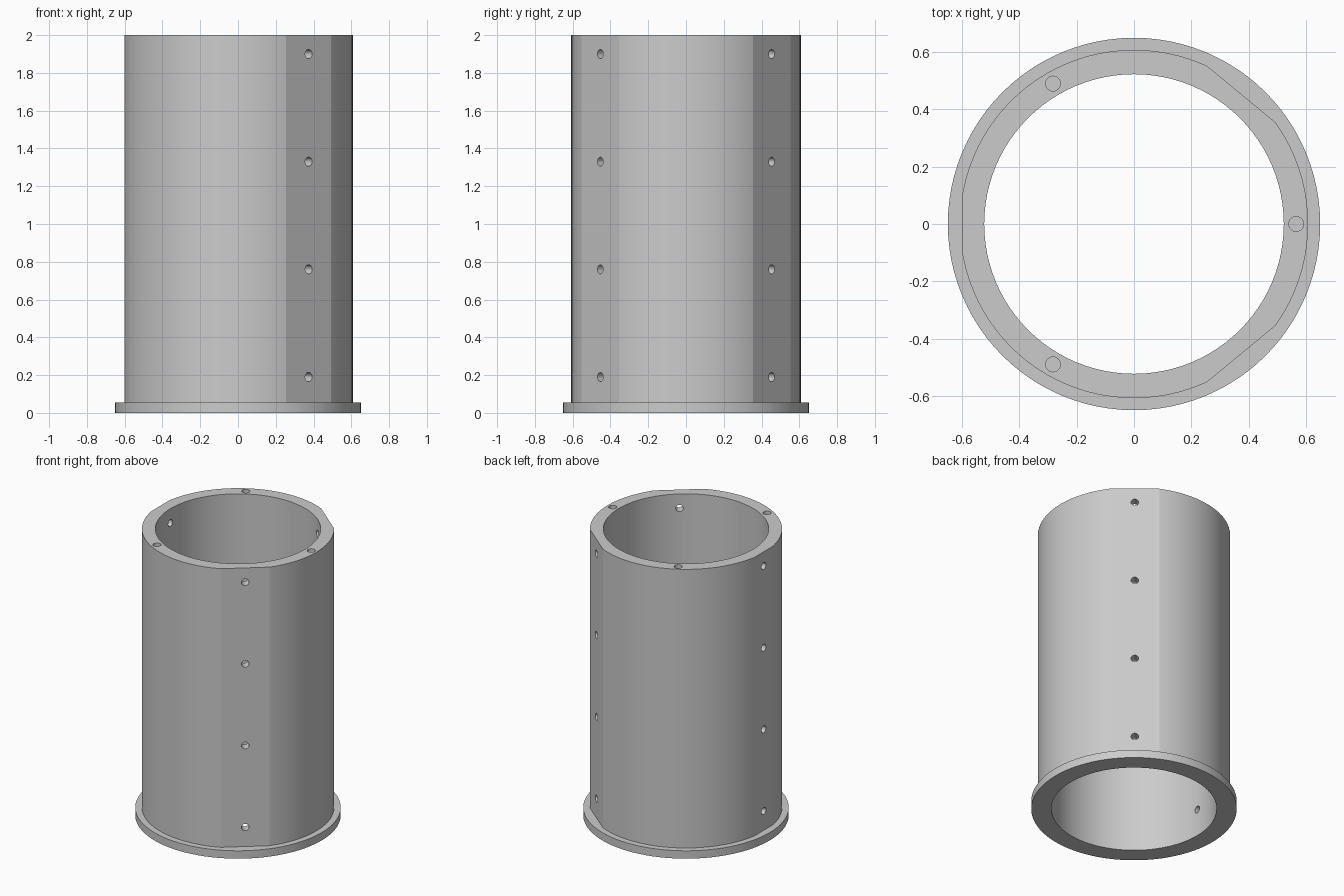
import bpy, bmesh
from math import sin, cos, pi, radians, acos
from mathutils import Matrix, Vector

cube = bpy.data.objects.get("Cube")
if cube:
    bpy.data.objects.remove(cube, do_unlink=True)

OUTER, BORE, RIM = 0.608, 0.523, 0.65
BASE, TOP = 0.055, 2.0
SEGMENTS = 96
FLATS = [(50.5, 0.588), (-50.5, 0.588), (180, 0.60)]  # heading, distance

grey = bpy.data.materials.new("plain grey")
grey.use_nodes = True
grey.diffuse_color = (0.6, 0.6, 0.6, 1)
grey.node_tree.nodes["Principled BSDF"].inputs["Base Color"].default_value = (0.6, 0.6, 0.6, 1)


def circle(radius):
    return [(radius * cos(2 * pi * i / SEGMENTS), radius * sin(2 * pi * i / SEGMENTS))
            for i in range(SEGMENTS)]


def flattened_circle(radius):
    """Circle outline with a chord across each flat."""
    step = 2 * pi / SEGMENTS
    angles = [i * step for i in range(SEGMENTS)]
    for heading, distance in FLATS:
        mid = radians(heading) % (2 * pi)
        half = acos(distance / radius)
        angles = [a for a in angles if abs(a - mid) > half + step * 0.2]
        angles += [mid - half, mid + half]
    return [(radius * cos(a), radius * sin(a)) for a in sorted(angles)]


def prism(name, outline, z0, z1):
    bm = bmesh.new()
    face = bm.faces.new([bm.verts.new((x, y, z0)) for x, y in outline])
    grown = bmesh.ops.extrude_face_region(bm, geom=[face])["geom"]
    verts = [v for v in grown if isinstance(v, bmesh.types.BMVert)]
    bmesh.ops.translate(bm, verts=verts, vec=(0, 0, z1 - z0))
    bmesh.ops.recalc_face_normals(bm, faces=bm.faces)
    return to_object(name, bm)


def to_object(name, bm):
    mesh = bpy.data.meshes.new(name)
    bm.to_mesh(mesh)
    bm.free()
    mesh.materials.append(grey)
    obj = bpy.data.objects.new(name, mesh)
    bpy.context.collection.objects.link(obj)
    return obj


def add_pin(bm, centre, axis, radius, length):
    turn = Vector((0, 0, 1)).rotation_difference(axis).to_matrix().to_4x4()
    bmesh.ops.create_cone(bm, cap_ends=True, segments=24, radius1=radius, radius2=radius,
                          depth=length, matrix=Matrix.Translation(centre) @ turn)


def cut(obj, cutter):
    cutter.hide_render = True
    mod = obj.modifiers.new("cut", "BOOLEAN")
    mod.operation, mod.solver, mod.object = "DIFFERENCE", "EXACT", cutter
    bpy.context.view_layer.objects.active = obj
    bpy.ops.object.modifier_apply(modifier=mod.name)
    bpy.data.objects.remove(cutter, do_unlink=True)


# Tube wall with three flats, and the wider ring it stands on
tube = prism("tube_wall", flattened_circle(OUTER), BASE, TOP)
ring = prism("base_flange", circle(RIM), 0, BASE)
for part in (tube, ring):
    cut(part, prism("bore_cutter", circle(BORE), -0.2, TOP + 0.2))

# Radial holes through each flat, and blind holes in the top rim
pins = bmesh.new()
for heading, _ in FLATS:
    axis = Vector((cos(radians(heading)), sin(radians(heading)), 0))
    for row in range(4):
        add_pin(pins, axis * 0.565 + Vector((0, 0, 0.19 + 0.57 * row)), axis, 0.024, 0.2)
for k in range(3):
    a = 2 * pi * k / 3
    add_pin(pins, Vector((0.566 * cos(a), 0.566 * sin(a), TOP)), Vector((0, 0, 1)), 0.026, 0.5)
cut(tube, to_object("hole_cutter", pins))

# Smooth curves, crisp at flats and rims
for part in (tube, ring):
    bpy.ops.object.select_all(action="DESELECT")
    part.select_set(True)
    bpy.context.view_layer.objects.active = part
    bpy.ops.object.shade_smooth_by_angle(angle=radians(6 if part is tube else 30))
